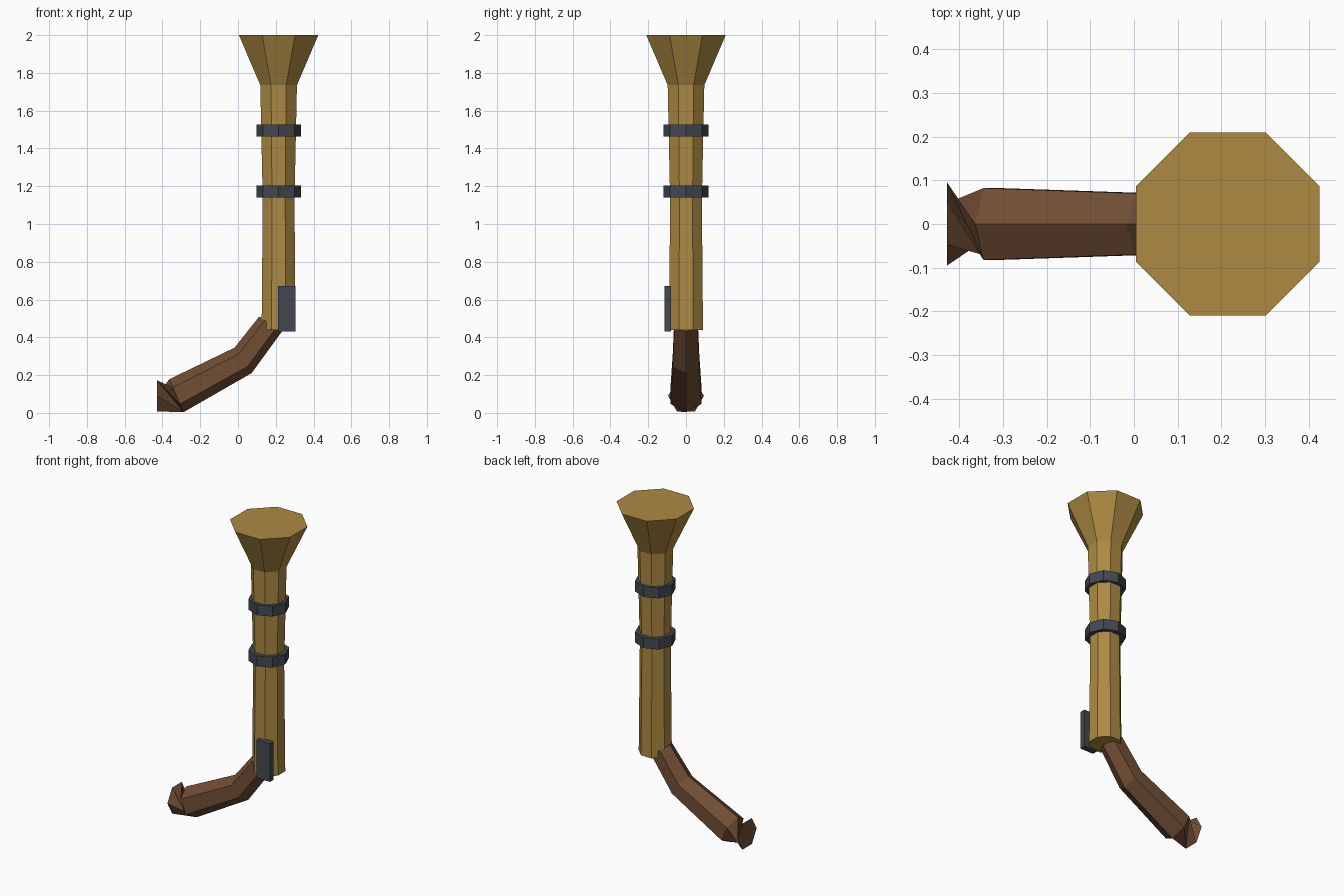
import bpy
import math
from mathutils import Vector

if "Cube" in bpy.data.objects:
    bpy.data.objects.remove(bpy.data.objects["Cube"])

AXIS_X = 0.215


def material(name, color):
    m = bpy.data.materials.new(name)
    m.diffuse_color = (*color, 1.0)
    m.use_nodes = True
    m.node_tree.nodes["Principled BSDF"].inputs["Base Color"].default_value = m.diffuse_color
    return m


BRASS = material("brass", (0.42, 0.255, 0.055))
WOOD = material("walnut wood", (0.165, 0.076, 0.034))
IRON = material("dark iron", (0.057, 0.066, 0.08))


def add_mesh(name, verts, faces, mat):
    me = bpy.data.meshes.new(name)
    me.from_pydata(verts, [], faces)
    me.materials.append(mat)
    me.update()
    ob = bpy.data.objects.new(name, me)
    bpy.context.collection.objects.link(ob)
    return ob


def bridge(a, b, n):
    """Quads between two rings whose first vertices are a and b."""
    return [(a + i, a + (i + 1) % n, b + (i + 1) % n, b + i) for i in range(n)]


def octagon_tube(name, profile, turn, mat):
    """Eight-sided solid on the barrel axis; profile is (corner radius, height)."""
    verts = []
    for r, z in profile:
        for i in range(8):
            a = math.radians(45 * i + turn)
            verts.append((AXIS_X + r * math.cos(a), r * math.sin(a), z))
    faces = [tuple(range(7, -1, -1)), tuple(range(len(verts) - 8, len(verts)))]
    for k in range(len(profile) - 1):
        faces += bridge(8 * k, 8 * k + 8, 8)
    return add_mesh(name, verts, faces, mat)


# Barrel with flared muzzle, flats facing the axes
flat = 1 / math.cos(math.pi / 8)
octagon_tube("barrel", [(0.09 * flat, 0.44), (0.084 * flat, 1.12),
                        (0.097 * flat, 1.735), (0.21 * flat, 2.0)], 22.5, BRASS)

# Two iron bands, corners facing the axes
for label, z in (("lower", 1.172), ("upper", 1.495)):
    octagon_tube(label + "_band", [(0.118, z - 0.033), (0.118, z + 0.033)], 0, IRON)

# Lock plate on the front side
bpy.ops.mesh.primitive_cube_add(size=1, location=(0.258, -0.097, 0.551))
plate = bpy.context.object
plate.name = "lock_plate"
plate.scale = (0.095, 0.036, 0.242)
plate.data.materials.append(IRON)

# Bent six-sided stock: (x, z), upward direction (x, z), radius, turn
rings = [((0.172, 0.47), (-0.83, 0.56), 0.072, 30),
         ((0.027, 0.278), (-0.56, 0.83), 0.081, 30),
         ((-0.326, 0.091), (-0.40, 0.92), 0.095, 30),
         ((-0.428, 0.09), (0.0, 1.0), 0.095, 120)]
verts = []
for (x, z), (ux, uz), r, turn in rings:
    up = Vector((ux, 0, uz)).normalized()
    for i in range(6):
        a = math.radians(60 * i + turn)
        verts.append(Vector((x, 0, z)) + r * (math.sin(a) * up + math.cos(a) * Vector((0, -1, 0))))
faces = [tuple(range(6)), tuple(range(23, 17, -1))]
for k in (0, 6):
    faces += [f[::-1] for f in bridge(k, k + 6, 6)]

# Twisted butt: pinched creases all round, except a straight underside
for i, (a, b, c, d) in enumerate(bridge(12, 18, 6)):
    faces += [(d, c, b), (d, b, a)] if i == 3 else [(c, b, a), (d, c, a)]
stock = add_mesh("stock", verts, faces, WOOD)

# Consistent outward normals
for ob in list(bpy.context.collection.objects):
    bpy.context.view_layer.objects.active = ob
    bpy.ops.object.mode_set(mode='EDIT')
    bpy.ops.mesh.select_all(action='SELECT')
    bpy.ops.mesh.normals_make_consistent(inside=False)
    bpy.ops.object.mode_set(mode='OBJECT')
